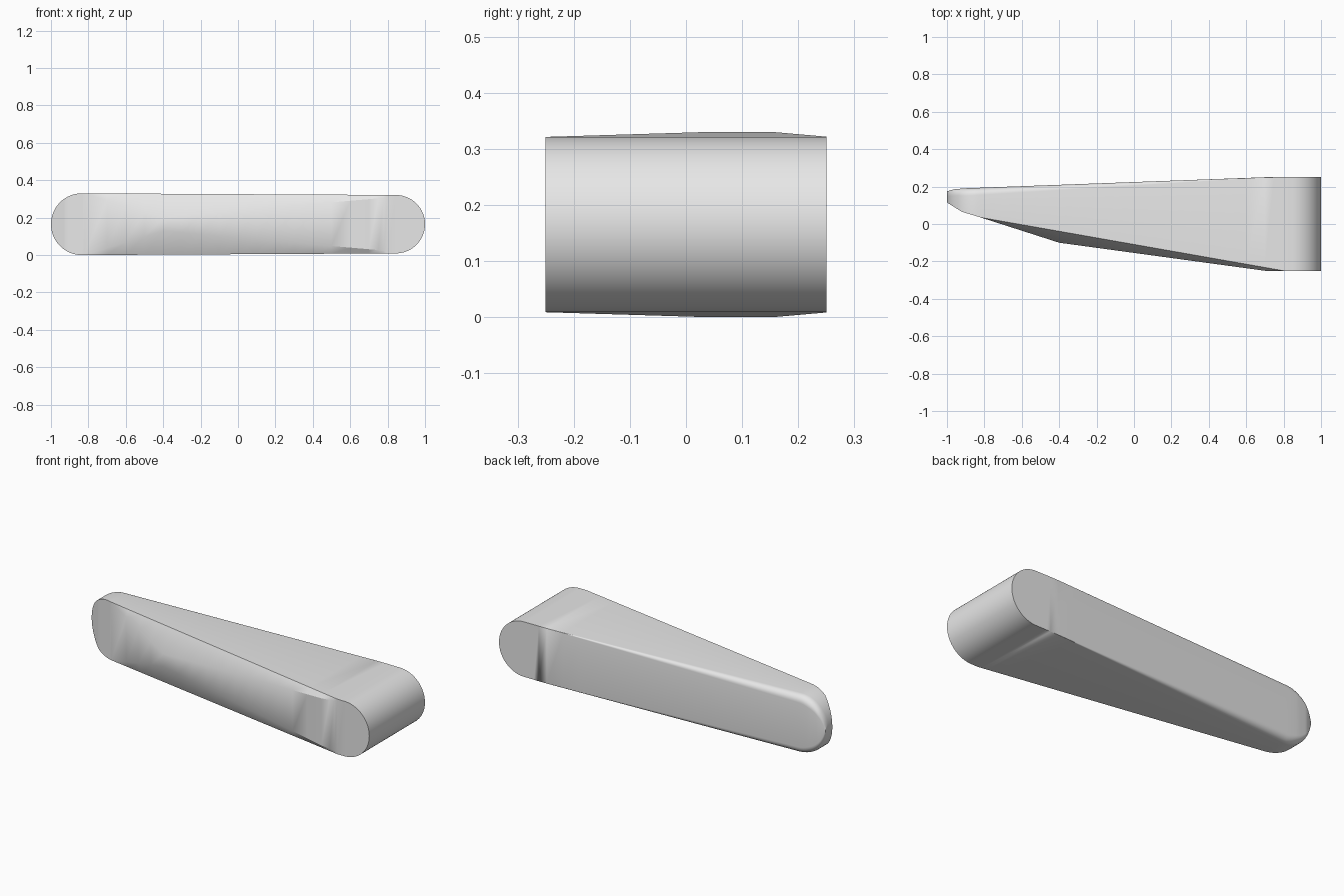
import bpy, bmesh, math

cube = bpy.data.objects.get("Cube")
if cube:
    bpy.data.objects.remove(cube)

MID = 0.165          # height of the long axis
R_TIP, R_HUB = 0.165, 0.156


def at(keys, x):
    """Piecewise linear value at x."""
    for (x0, v0), (x1, v1) in zip(keys, keys[1:]):
        if x <= x1:
            return v0 + (v1 - v0) * (x - x0) / (x1 - x0)
    return keys[-1][1]


# Plan outlines along the length
TOP_FRONT = [(-1, .115), (-.92, .065), (-.82, .035), (.8, -.25), (1, -.25)]
RIDGE = [(-1, .115), (-.92, .065), (-.82, .035), (-.4, -.1), (.7, -.25), (1, -.25)]
BACK = [(-1, .175), (-.96, .186), (-.9, .191), (.7, .25), (1, .25)]
# Flat band height as a share of the section, and back edge rounding
BAND = [(-1, 1), (-.82, 1), (-.4, .22), (.78, .9), (.8, 1), (1, 1)]
ROUND = [(-1, .03), (-.9, .04), (.75, 0), (1, 0)]


def half_height(x):
    if x < -1 + R_TIP:
        return math.sqrt(max(0, R_TIP**2 - (x + 1 - R_TIP)**2))
    if x > 1 - R_HUB:
        return math.sqrt(max(0, R_HUB**2 - (x - 1 + R_HUB)**2))
    return R_TIP + (R_HUB - R_TIP) * (x + 1 - R_TIP) / (2 - R_TIP - R_HUB)


def section(x):
    """Closed ring of (x, y, z) points across the arm."""
    h = half_height(x)
    back, r = at(BACK, x), min(at(ROUND, x), h * .9)
    upper = [(at(RIDGE, x), h * at(BAND, x)), (at(TOP_FRONT, x), h)]
    for i in range(7):
        a = math.pi / 2 * i / 6
        upper.append((back - r + r * math.sin(a), h - r + r * math.cos(a)))
    ring = upper + [(y, -z) for y, z in reversed(upper)]
    return [(x, y, MID + z) for y, z in ring]


# Stations: fine arcs at both rounded ends, even steps between
STEPS = 20
arc = [1 - math.cos(math.pi / 2 * i / STEPS) for i in range(STEPS + 1)]
stations = {round(-1 + R_TIP * a, 5) for a in arc}
stations |= {round(1 - R_HUB * a, 5) for a in arc}
stations |= {-.82, -.4, .7, .75, .78, .8}
stations |= {round(-.7 + .1 * i, 5) for i in range(14)}

# Tapered arm, lofted through the sections
bm = bmesh.new()
rings = [[bm.verts.new(p) for p in section(x)] for x in sorted(stations)]
for a, b in zip(rings, rings[1:]):
    n = len(a)
    for i in range(n):
        j = (i + 1) % n
        bm.faces.new((a[i], a[j], b[j], b[i]))
bmesh.ops.remove_doubles(bm, verts=bm.verts, dist=0.0004)
bmesh.ops.recalc_face_normals(bm, faces=bm.faces)
mesh = bpy.data.meshes.new("tapered_arm")
bm.to_mesh(mesh)
bm.free()
arm = bpy.data.objects.new("tapered_arm", mesh)
bpy.context.collection.objects.link(arm)

# Plain grey finish
grey = bpy.data.materials.new("light_grey")
grey.use_nodes = True
colour = (0.8, 0.8, 0.8, 1)
grey.diffuse_color = colour
grey.node_tree.nodes["Principled BSDF"].inputs["Base Color"].default_value = colour
mesh.materials.append(grey)

bpy.ops.object.select_all(action='DESELECT')
arm.select_set(True)
bpy.context.view_layer.objects.active = arm
bpy.ops.object.shade_smooth_by_angle(angle=math.radians(32))
